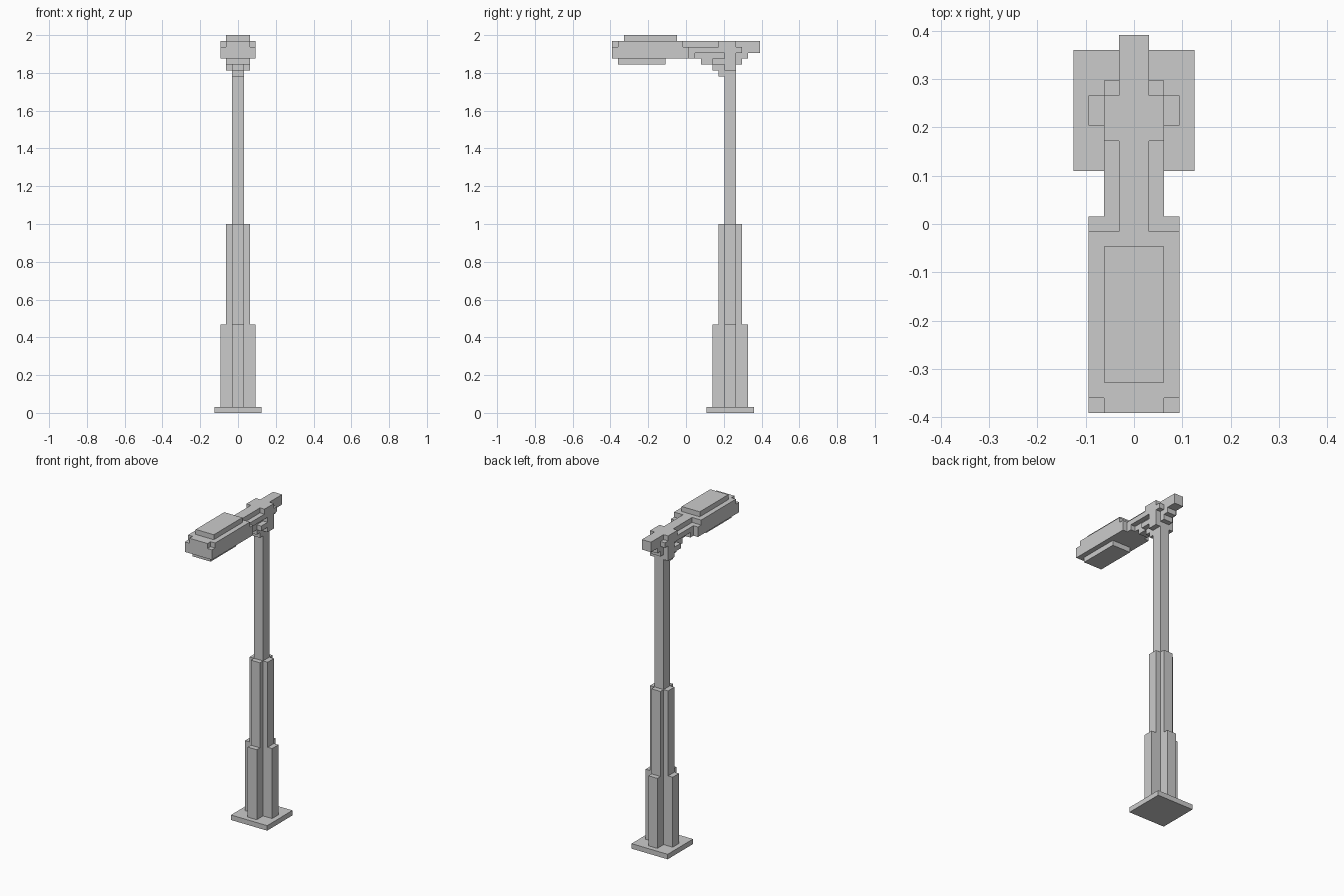
import bpy, bmesh
from mathutils import Vector

if "Cube" in bpy.data.objects:
    bpy.data.objects.remove(bpy.data.objects["Cube"])

U = 1 / 32          # block size
Y0 = -12.5          # y offset in blocks, so depth 0..25 is centred
POLE = 20           # pole axis in depth blocks


def prism(name, pts, offset):
    """Extrude a closed outline (block units) along offset into an object."""
    bm = bmesh.new()
    face = bm.faces.new([bm.verts.new(Vector(p) * U) for p in pts])
    ext = bmesh.ops.extrude_face_region(bm, geom=[face], use_keep_orig=True)
    verts = [g for g in ext["geom"] if isinstance(g, bmesh.types.BMVert)]
    bmesh.ops.translate(bm, verts=verts, vec=Vector(offset) * U)
    bmesh.ops.recalc_face_normals(bm, faces=bm.faces)
    me = bpy.data.meshes.new(name)
    bm.to_mesh(me)
    bm.free()
    ob = bpy.data.objects.new(name, me)
    bpy.context.collection.objects.link(ob)
    return ob


def plan(name, xy, z0, z1):
    return prism(name, [(x, y + Y0, z0) for x, y in xy], (0, 0, z1 - z0))


def side(name, yz, x0, x1):
    return prism(name, [(x0, y + Y0, z) for y, z in yz], (x1 - x0, 0, 0))


def block(name, hx, y0, y1, z0, z1):
    return plan(name, [(-hx, y0), (hx, y0), (hx, y1), (-hx, y1)], z0, z1)


def cross(name, r, z0, z1):
    """Plus-shaped column section with arms reaching r blocks."""
    p = [(r, -1), (r, 1), (1, 1), (1, r), (-1, r), (-1, 1),
         (-r, 1), (-r, -1), (-1, -1), (-1, -r), (1, -r), (1, -1)]
    return plan(name, [(x, y + POLE) for x, y in p], z0, z1)


# Post
block("base_plate", 4, 16, 24, 0, 1)
cross("lower_post", 3, 1, 15)
cross("middle_post", 2, 15, 32)
block("upper_post", 1, 19, 21, 32, 57)

# Arm and stepped bracket
side("arm_core", [(12, 63), (25, 63), (25, 61), (23, 61), (23, 60), (22, 60),
                  (22, 59), (21, 59), (21, 57), (18, 57), (18, 58), (17, 58),
                  (17, 59), (15, 59), (15, 60), (13, 60), (13, 62), (12, 62)], -1, 1)
cheek = side("arm_cheeks", [(18, 63), (21, 63), (21, 62), (22, 62), (22, 61), (21, 61),
                            (21, 58), (19, 58), (19, 59), (17, 59), (17, 60), (19, 60),
                            (19, 61), (14, 61), (14, 60), (13, 60), (13, 62), (18, 62)], 1, 2)
mirror = cheek.modifiers.new("mirror", "MIRROR")
mirror.use_clip = False
mirror.use_mirror_merge = False

# Lamp head
block("lamp_body", 3, 0, 13, 60, 62)
plan("lamp_shoulder", [(-2, 0), (2, 0), (2, 1), (3, 1), (3, 12),
                       (-3, 12), (-3, 1), (-2, 1)], 62, 63)
block("lamp_cap", 2, 2, 11, 63, 64)
block("lamp_lens", 2, 1, 9, 59, 60)
